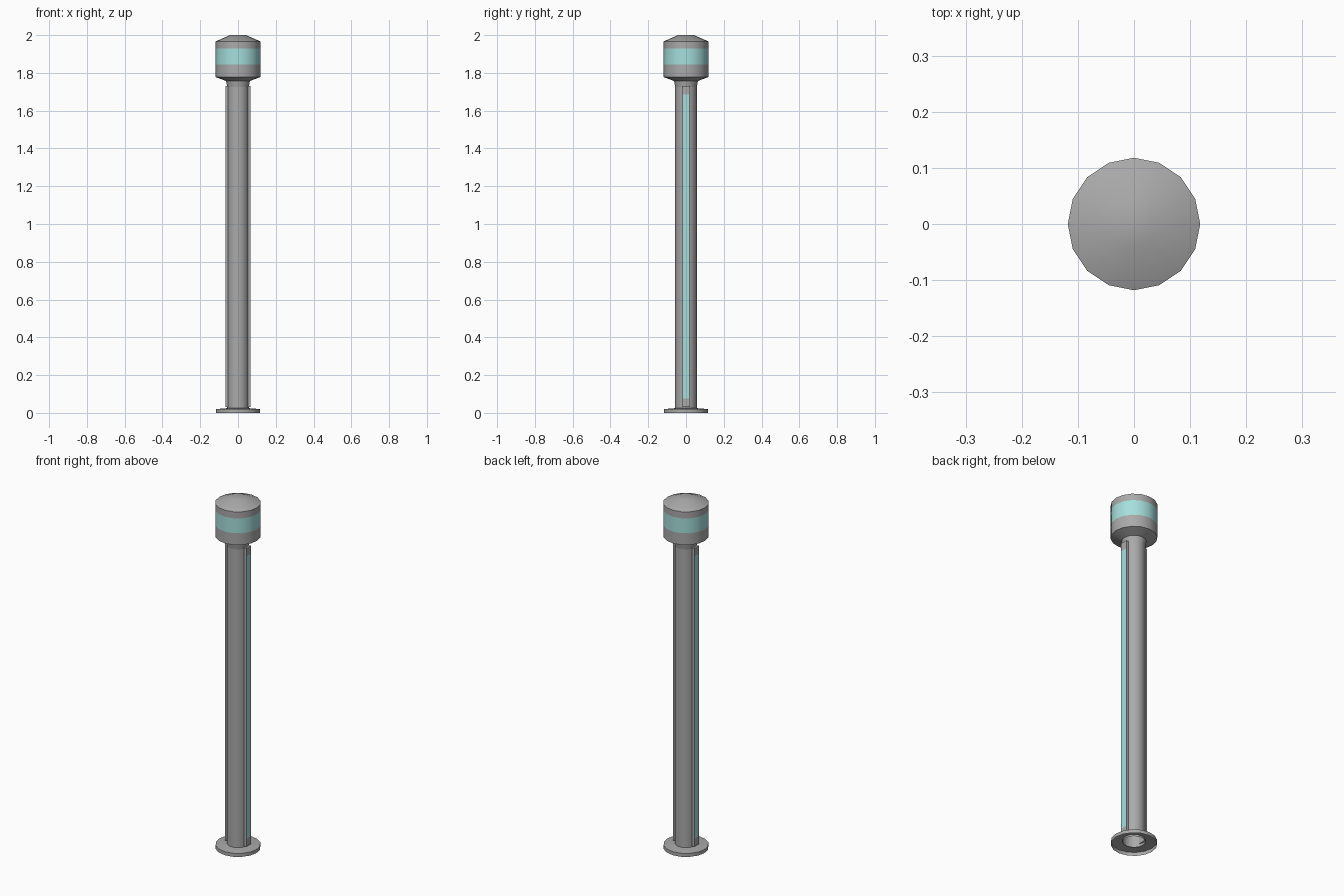
import bpy, bmesh, math

if "Cube" in bpy.data.objects:
    bpy.data.objects.remove(bpy.data.objects["Cube"])


def material(name, rgb):
    m = bpy.data.materials.new(name)
    m.diffuse_color = (*rgb, 1)
    m.use_nodes = True
    m.node_tree.nodes["Principled BSDF"].inputs["Base Color"].default_value = m.diffuse_color
    return m


grey = material("grey metal", (0.40, 0.40, 0.40))
cyan = material("pale cyan light", (0.38, 0.74, 0.72))


def finish(name, bm, angle):
    me = bpy.data.meshes.new(name)
    bm.to_mesh(me)
    bm.free()
    ob = bpy.data.objects.new(name, me)
    bpy.context.collection.objects.link(ob)
    me.materials.append(grey)
    me.materials.append(cyan)
    bpy.ops.object.select_all(action='DESELECT')
    ob.select_set(True)
    bpy.context.view_layer.objects.active = ob
    bpy.ops.object.shade_smooth_by_angle(angle=math.radians(angle))
    return ob


def lathe(name, profile, cap_top=False, angle=50, n=16):
    """Revolve (radius, z) points, listed bottom to top."""
    bm = bmesh.new()
    rings = [[bm.verts.new((r * math.cos(2 * math.pi * i / n),
                            r * math.sin(2 * math.pi * i / n), z))
              for i in range(n)] for r, z in profile]
    for a, b in zip(rings, rings[1:]):
        for i in range(n):
            j = (i + 1) % n
            bm.faces.new((a[i], a[j], b[j], b[i]))
    if cap_top:
        bm.faces.new(rings[-1])
    return finish(name, bm, angle)


# Base flange, open underneath
lathe("base_flange", [(0.117, 0), (0.117, 0.02), (0.057, 0.025)])

# Pole
lathe("pole", [(0.057, 0.015), (0.057, 1.735)])

# Lamp head with a glowing band
head = lathe("lamp_head", [(0.057, 1.725), (0.063, 1.757), (0.118, 1.778),
                           (0.118, 1.845), (0.118, 1.93), (0.118, 1.967),
                           (0.042, 2.0)], cap_top=True)
for p in head.data.polygons:
    if 1.85 < p.center.z < 1.92:
        p.material_index = 1

# Light strips on both sides of the pole, each with an inset lit face
for side, label in ((1, "right"), (-1, "left")):
    bm = bmesh.new()
    bmesh.ops.create_cube(bm, size=1)
    for v in bm.verts:
        v.co.x = side * 0.0585 + v.co.x * 0.017
        v.co.y *= 0.04
        v.co.z = 0.88 + v.co.z * 1.70
    outer = max(bm.faces, key=lambda f: side * f.calc_center_median().x)
    bmesh.ops.inset_individual(bm, faces=[outer], thickness=0.004)
    for v in outer.verts:
        v.co.z = 1.685 if v.co.z > 1 else 0.075
    outer.material_index = 1
    finish("light_strip_" + label, bm, 30)
